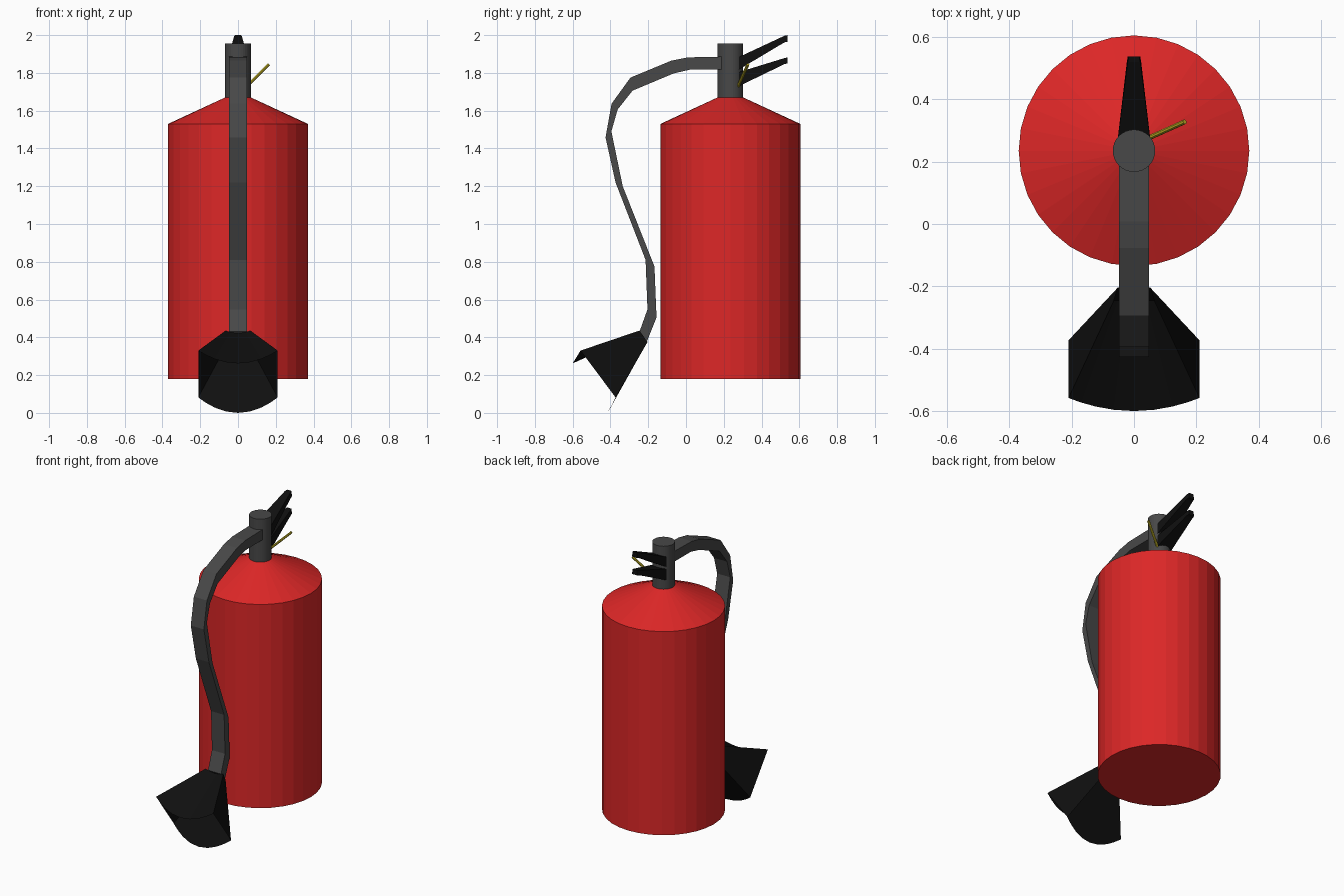
import bpy, math
from mathutils import Vector

if "Cube" in bpy.data.objects:
    bpy.data.objects.remove(bpy.data.objects["Cube"])


def material(name, rgb):
    m = bpy.data.materials.new(name)
    m.diffuse_color = (*rgb, 1)
    m.use_nodes = True
    m.node_tree.nodes["Principled BSDF"].inputs["Base Color"].default_value = m.diffuse_color
    return m


RED = material("red paint", (0.72, 0.02, 0.02))
GREY = material("dark grey rubber", (0.065, 0.065, 0.065))
BLACK = material("black plastic", (0.005, 0.005, 0.005))
YELLOW = material("yellow pin", (0.55, 0.45, 0.02))


def add_mesh(name, verts, faces, mat):
    me = bpy.data.meshes.new(name)
    me.from_pydata(verts, [], faces)
    me.materials.append(mat)
    ob = bpy.data.objects.new(name, me)
    bpy.context.collection.objects.link(ob)
    return ob


def loft(name, rings, mat, caps=True):
    """Skin a list of equal-length closed rings."""
    n = len(rings[0])
    verts = [p for r in rings for p in r]
    faces = [(k * n + i, k * n + (i + 1) % n, (k + 1) * n + (i + 1) % n, (k + 1) * n + i)
             for k in range(len(rings) - 1) for i in range(n)]
    if caps:
        faces.append(tuple(reversed(range(n))))
        faces.append(tuple(range(len(verts) - n, len(verts))))
    return add_mesh(name, verts, faces, mat)


def lathe(name, profile, mat, y=0.235, n=32):
    rings = [[(r * math.cos(2 * math.pi * i / n), y + r * math.sin(2 * math.pi * i / n), z)
              for i in range(n)] for r, z in profile]
    return loft(name, rings, mat)


# Tank with conical shoulder, and valve neck
lathe("tank", [(0.37, 0.18), (0.37, 1.53), (0.068, 1.67)], RED)
lathe("valve_neck", [(0.068, 1.66), (0.068, 1.955)], GREY)

# Hose: flat strap swept through outer / inner side profile (y, z)
outer = [(0.20, 1.886), (0.008, 1.882), (-0.077, 1.865), (-0.294, 1.775), (-0.394, 1.637),
         (-0.426, 1.458), (-0.373, 1.22), (-0.214, 0.81), (-0.204, 0.548), (-0.246, 0.43)]
inner = [(0.20, 1.817), (0.02, 1.817), (-0.066, 1.797), (-0.283, 1.706), (-0.362, 1.606),
         (-0.395, 1.49), (-0.335, 1.20), (-0.167, 0.775), (-0.156, 0.505), (-0.207, 0.378)]
W = 0.048
loft("hose", [[(-W, *o), (W, *o), (W, *i), (-W, *i)] for o, i in zip(outer, inner)], GREY)

# Discharge horn: open fan with curved upper and lower lips
N = 10


def lip(half, corner, middle):
    pts = []
    for k in range(N + 1):
        t = math.sin((k / N - 0.5) * math.pi)
        s = 1 - t * t
        pts.append((half * t, corner[0] + (middle[0] - corner[0]) * s,
                    corner[1] + (middle[1] - corner[1]) * s))
    return pts


root = lip(0.065, (-0.246, 0.436), (-0.246, 0.423)) + lip(0.052, (-0.204, 0.375), (-0.207, 0.373))[::-1]
mouth = lip(0.21, (-0.558, 0.33), (-0.60, 0.262)) + lip(0.21, (-0.373, 0.082), (-0.415, 0.0))[::-1]
horn = loft("discharge_horn", [root, mouth], BLACK, caps=False)


# Squeeze levers: tapered bars with chamfered tips
def lever(name, base, tip):
    def ring(y, bottom, top, w, wt):
        return [(-w, y, bottom), (w, y, bottom), (wt, y, top), (-wt, y, top)]
    loft(name, [ring(0.25, *base, 0.055, 0.055), ring(0.52, *(z - 0.004 for z in tip), 0.023, 0.02),
                ring(0.537, *tip, 0.02, 0.016)], BLACK)


lever("upper_lever", (1.80, 1.87), (1.965, 2.0))
lever("lower_lever", (1.715, 1.795), (1.85, 1.882))

# Safety pin: thin slanted rod
a, b = Vector((0.045, 0.275, 1.727)), Vector((0.163, 0.328, 1.845))
d = (b - a).normalized()
u = d.orthogonal().normalized()
v = d.cross(u)
loft("safety_pin", [[tuple(p + 0.008 * (u * math.cos(k * math.pi / 4) + v * math.sin(k * math.pi / 4)))
                     for k in range(8)] for p in (a, b)], YELLOW)

# Make every shell face outward
import bmesh
for ob in bpy.context.collection.objects:
    bm = bmesh.new()
    bm.from_mesh(ob.data)
    bmesh.ops.recalc_face_normals(bm, faces=bm.faces)
    bm.to_mesh(ob.data)
    bm.free()
